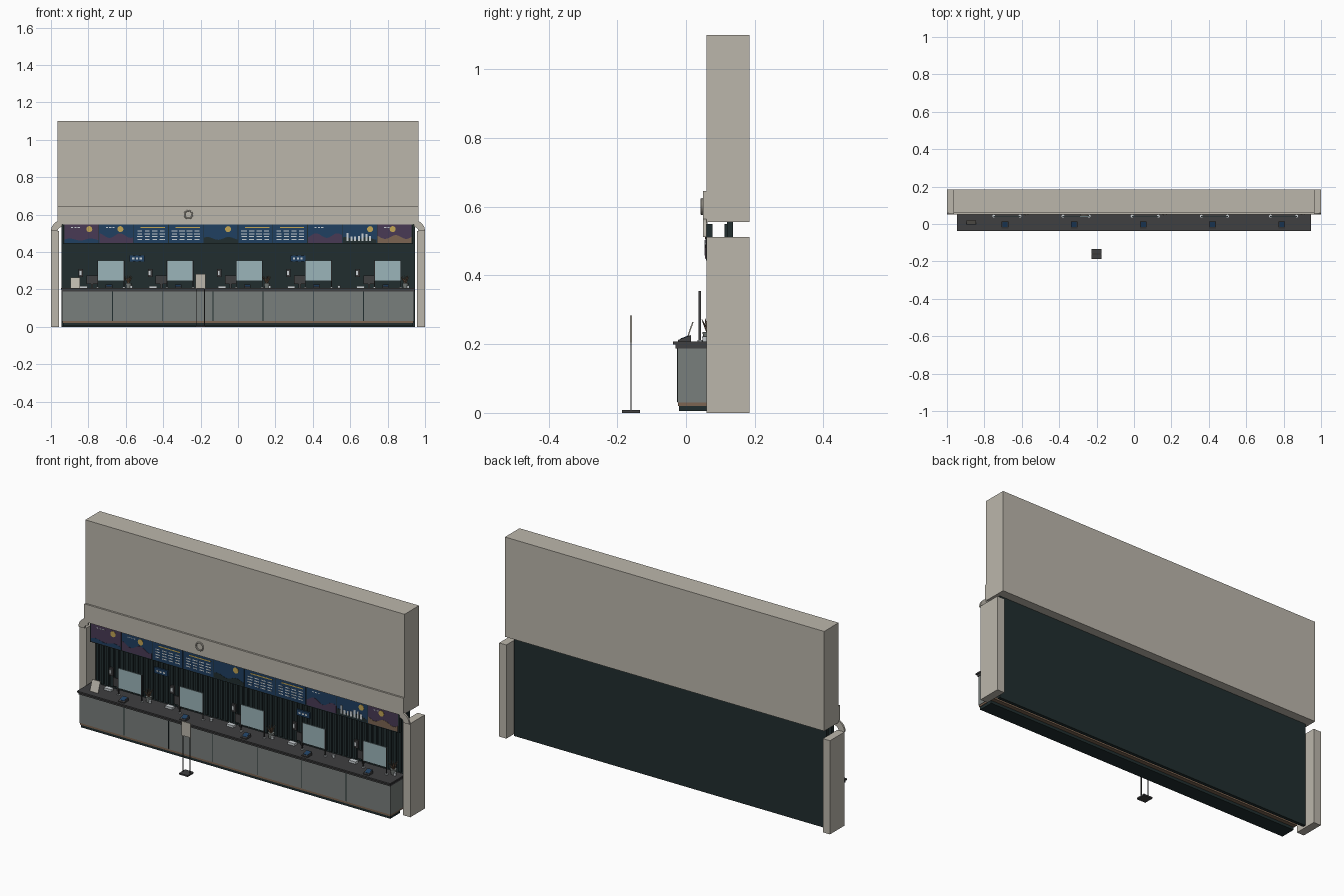
import bpy, bmesh, math, random
from mathutils import Matrix, Vector

random.seed(4)
if "Cube" in bpy.data.objects:
    bpy.data.objects.remove(bpy.data.objects["Cube"])


def colour(name, r, g, b):
    m = bpy.data.materials.new(name)
    m.use_nodes = True
    m.diffuse_color = (r, g, b, 1)
    bsdf = next(n for n in m.node_tree.nodes if n.type == "BSDF_PRINCIPLED")
    bsdf.inputs["Base Color"].default_value = (r, g, b, 1)
    bsdf.inputs["Roughness"].default_value = 0.8
    return m


BEIGE = colour("warm_beige", 0.5, 0.47, 0.41)
GREY = colour("counter_grey", 0.19, 0.21, 0.2)
DARK = colour("dark_green", 0.015, 0.027, 0.028)
CHAR = colour("charcoal", 0.05, 0.05, 0.052)
COPPER = colour("copper_brown", 0.2, 0.13, 0.085)
GLASS = colour("pale_glass_blue", 0.33, 0.46, 0.49)
NAVY = colour("navy_blue", 0.014, 0.05, 0.12)
PLUM = colour("plum", 0.065, 0.042, 0.09)
GOLD = colour("gold", 0.55, 0.38, 0.09)
PALE = colour("pale_white", 0.6, 0.64, 0.66)


def finish(name, bm, mat, smooth=False):
    bmesh.ops.recalc_face_normals(bm, faces=bm.faces)
    me = bpy.data.meshes.new(name)
    bm.to_mesh(me)
    bm.free()
    me.materials.append(mat)
    ob = bpy.data.objects.new(name, me)
    bpy.context.collection.objects.link(ob)
    if smooth:
        bpy.ops.object.select_all(action="DESELECT")
        ob.select_set(True)
        bpy.context.view_layer.objects.active = ob
        bpy.ops.object.shade_smooth_by_angle()
    return ob


def boxes(name, mat, items):
    """One object from boxes given as (x range, y range, z range)."""
    bm = bmesh.new()
    for xr, yr, zr in items:
        mid = Vector([sum(r) / 2 for r in (xr, yr, zr)])
        size = [abs(r[1] - r[0]) for r in (xr, yr, zr)]
        bmesh.ops.create_cube(bm, size=1, matrix=Matrix.Translation(mid) @ Matrix.Diagonal((*size, 1)))
    return finish(name, bm, mat)


def prisms(name, mat, outlines, axis, r, smooth=False):
    """Extrude outlines along y (drawn in x, z) or along x (drawn in y, z)."""
    bm = bmesh.new()
    for pts in outlines:
        put = (lambda p, d: (p[0], d, p[1])) if axis == "y" else (lambda p, d: (d, p[0], p[1]))
        face = bm.faces.new([bm.verts.new(put(p, r[0])) for p in pts])
        moved = bmesh.ops.extrude_face_region(bm, geom=[face])["geom"]
        step = Vector((0, r[1] - r[0], 0) if axis == "y" else (r[1] - r[0], 0, 0))
        bmesh.ops.translate(bm, vec=step, verts=[v for v in moved if isinstance(v, bmesh.types.BMVert)])
    return finish(name, bm, mat, smooth)


def cones(name, mat, items, sides=12):
    """Upright cones or cylinders as (x, y, z low, z high, low radius, high radius)."""
    bm = bmesh.new()
    for x, y, z0, z1, r0, r1 in items:
        bmesh.ops.create_cone(bm, cap_ends=True, segments=sides, radius1=r0, radius2=r1,
                              depth=z1 - z0, matrix=Matrix.Translation((x, y, (z0 + z1) / 2)))
    return finish(name, bm, mat, True)


def around(x, w):
    return (x - w / 2, x + w / 2)


def disc(x, z, r, n=20):
    return [(x + r * math.cos(math.tau * i / n), z + r * math.sin(math.tau * i / n)) for i in range(n)]


# Building shell: upper fascia, band, side piers and rounded corner trims
boxes("upper_fascia", BEIGE, [((-0.965, 0.965), (0.06, 0.185), (0.555, 1.1))])
boxes("fascia_band", BEIGE, [((-0.965, 0.965), (0.05, 0.062), (0.548, 0.645))])
boxes("side_piers", BEIGE, [(tuple(s * v for v in (0.957, 1)), (0.06, 0.185), (0, 0.512)) for s in (-1, 1)])
arc = [math.pi / 2 * i / 10 for i in range(11)]
ring = [(0.058, a) for a in arc] + [(0.022, a) for a in reversed(arc)]
for s, side in ((1, "left"), (-1, "right")):
    prisms(side + "_corner_trim", BEIGE, [[(s * (0.942 + r * math.cos(a)), 0.511 + r * math.sin(a))
                                           for r, a in ring]], "y", (0.05, 0.06), True)
bpy.ops.mesh.primitive_torus_add(location=(-0.265, 0.046, 0.6), rotation=(math.pi / 2, 0, 0), major_radius=0.021,
                                 minor_radius=0.004, major_segments=28, minor_segments=8)
emblem = bpy.context.object
emblem.name = "fascia_ring"
emblem.data.materials.append(BEIGE)
bpy.ops.object.shade_smooth_by_angle()

# Back wall with vertical slats
boxes("back_wall", DARK, [((-0.945, 0.945), (0.12, 0.137), (0, 0.555))])
boxes("wall_slats", DARK, [(around(-0.93 + 0.03 * i, 0.016), (0.112, 0.121), (0.2, 0.55)) for i in range(63)])

# Service counter
boxes("counter_body", GREY, [((-0.94, 0.94), (-0.025, 0.085), (0.03, 0.19))])
boxes("counter_trim", COPPER, [((-0.938, 0.938), (-0.024, 0.084), (0.02, 0.031))])
boxes("counter_plinth", DARK, [((-0.935, 0.935), (-0.02, 0.062), (0.005, 0.021))])
boxes("counter_top", CHAR, [((-0.943, 0.943), (-0.031, 0.09), (0.188, 0.2)),
                            ((-0.947, 0.947), (-0.038, 0.095), (0.199, 0.207))])
boxes("counter_seams", DARK, [(around(-0.94 + 1.88 * i / 7, 0.004), (-0.0256, -0.02), (0.032, 0.188))
                              for i in range(1, 7)])

# Illuminated sign row of ten panels
PW = 0.186
mid = [-0.93 + PW * (i + 0.5) for i in range(10)]
boxes("sign_housing", DARK, [((-0.935, 0.935), (0.0575, 0.077), (0.443, 0.55))])
plum_panels, boards = (0, 9), (2, 3, 5, 6)
for name, mat, pick in (("navy_sign_panels", NAVY, [i for i in range(10) if i not in plum_panels]),
                        ("plum_sign_panels", PLUM, plum_panels)):
    boxes(name, mat, [(around(mid[i], PW - 0.004), (0.0565, 0.058), (0.448, 0.548)) for i in pick])


def hills(x, h):
    w = PW / 2 - 0.003
    steps = [-1 + i / 8 for i in range(17)]
    top = [(x + w * t, 0.45 + h * (0.75 + 0.25 * math.sin(5 * t + x * 9))) for t in steps]
    return [(x - w, 0.449)] + top + [(x + w, 0.449)]


prisms("plum_hills", PLUM, [hills(mid[i], 0.05) for i in (1, 7)], "y", (0.0555, 0.057))
prisms("navy_hills", NAVY, [hills(mid[0], 0.022)], "y", (0.0555, 0.057))
prisms("dark_hills", DARK, [hills(mid[i], 0.03) for i in (4, 8)], "y", (0.0555, 0.057))
prisms("brown_hills", COPPER, [hills(mid[9], 0.04)], "y", (0.0555, 0.057))
suns = ((0, 0.042), (1, 0.022), (4, 0.04), (8, 0.055), (9, -0.01))
prisms("sign_suns", GOLD, [disc(mid[i] + dx, 0.522, 0.016) for i, dx in suns], "y", (0.0552, 0.057))
boxes("board_headers", GOLD, [(around(mid[i] + 0.01, 0.13), (0.0555, 0.057), (0.527, 0.533)) for i in boards])
boxes("board_rows", PALE, [(around(mid[i] - 0.06 + 0.04 * c, random.uniform(0.024, 0.032)), (0.0555, 0.057),
                            around(0.511 - 0.0145 * r, 0.005))
                           for i in boards for r in range(4) for c in range(4)])
boxes("sign_captions", PALE, [(around(mid[i] - 0.05 + 0.018 * c, 0.012), (0.0555, 0.057), (0.529, 0.533))
                              for i in (0, 1, 7, 9) for c in range(3)])
boxes("sign_skyline", PALE, [(around(mid[8] - 0.065 + 0.02 * c, 0.011), (0.0545, 0.057),
                              (0.458, random.uniform(0.48, 0.505))) for c in range(7)])
boxes("hanging_sign_plates", NAVY, [(around(x, 0.08), (0.104, 0.113), (0.35, 0.382)) for x in (-0.54, 0.32)])
boxes("hanging_sign_marks", PALE, [(around(x - 0.02 + 0.02 * c, 0.011), (0.103, 0.105), (0.361, 0.37))
                                   for x in (-0.54, 0.32) for c in range(3)])

# Five service stations
stations = [-0.68 + 0.37 * i for i in range(5)]
ends = [x + s * 0.07 for x in stations for s in (-1, 1)]
boxes("glass_screens", GLASS, [(around(x, 0.14), (0.038, 0.042), (0.245, 0.355)) for x in stations])
boxes("screen_posts", CHAR, [(around(x, 0.004), (0.037, 0.043), (0.206, 0.355)) for x in ends])
cones("screen_feet", PALE, [(x, 0.042, 0.206, 0.212, 0.008, 0.008) for x in ends])
for n, x in enumerate(stations):
    cx = x - 0.01
    prisms(f"card_reader_{n + 1}", CHAR, [[(-0.024, 0.207), (0.014, 0.207), (0.014, 0.226), (-0.024, 0.212)]],
           "x", around(cx, 0.036))
    prisms(f"card_reader_screen_{n + 1}", NAVY, [[(-0.016, 0.214), (0.01, 0.2235), (0.01, 0.226), (-0.016, 0.2165)]],
           "x", around(cx, 0.026))
boxes("staff_monitors", CHAR, [(around(x - 0.1, 0.06), (0.076, 0.082), (0.228, 0.275)) for x in stations]
      + [(around(x - 0.1, 0.012), (0.078, 0.084), (0.206, 0.23)) for x in stations])
boxes("paper_stacks", PALE, [(around(x - 0.145, 0.042), (0.05, 0.075), (0.207, 0.219)) for x in stations])
cones("mugs", PALE, [(x + 0.11, 0.055, 0.207, 0.222, 0.007, 0.008) for x in stations])
boxes("wall_handsets", CHAR, [(around(x - 0.16, 0.024), (0.103, 0.113), (0.265, 0.308)) for x in stations])
boxes("wall_handset_faces", PALE, [(around(x - 0.163, 0.01), (0.101, 0.104), (0.277, 0.297)) for x in stations])

# Potted plants
plants = (-0.585, 0.155, 0.895)
cones("plant_pots", GREY, [(x, 0.065, 0.207, 0.235, 0.013, 0.017) for x in plants])
bm = bmesh.new()
for x in plants:
    for i in range(9):
        turn = Matrix.Rotation(math.tau * i / 9, 4, "Z") @ Matrix.Rotation(0.25 + 0.2 * (i % 3), 4, "Y")
        leaf = Matrix.Translation((x, 0.065, 0.232)) @ turn @ Matrix.Translation((0, 0, 0.022))
        bmesh.ops.create_cone(bm, cap_ends=True, segments=4, radius1=0.005, radius2=0.001, depth=0.045, matrix=leaf)
finish("plant_leaves", bm, COPPER)

# Leaning notice on the counter
prisms("counter_notice", BEIGE, [[(-0.002, 0.207), (0.002, 0.207), (0.022, 0.264), (0.018, 0.264)]],
       "x", around(-0.87, 0.05))

# Free-standing notice in front of the counter
boxes("notice_base", CHAR, [(around(-0.2, 0.052), around(-0.16, 0.052), (0, 0.008))])
boxes("notice_legs", CHAR, [(around(-0.2 + s * 0.021, 0.004), around(-0.16, 0.004), (0.006, 0.21)) for s in (-1, 1)])
boxes("notice_board", BEIGE, [(around(-0.2, 0.054), around(-0.16, 0.005), (0.205, 0.283))])
